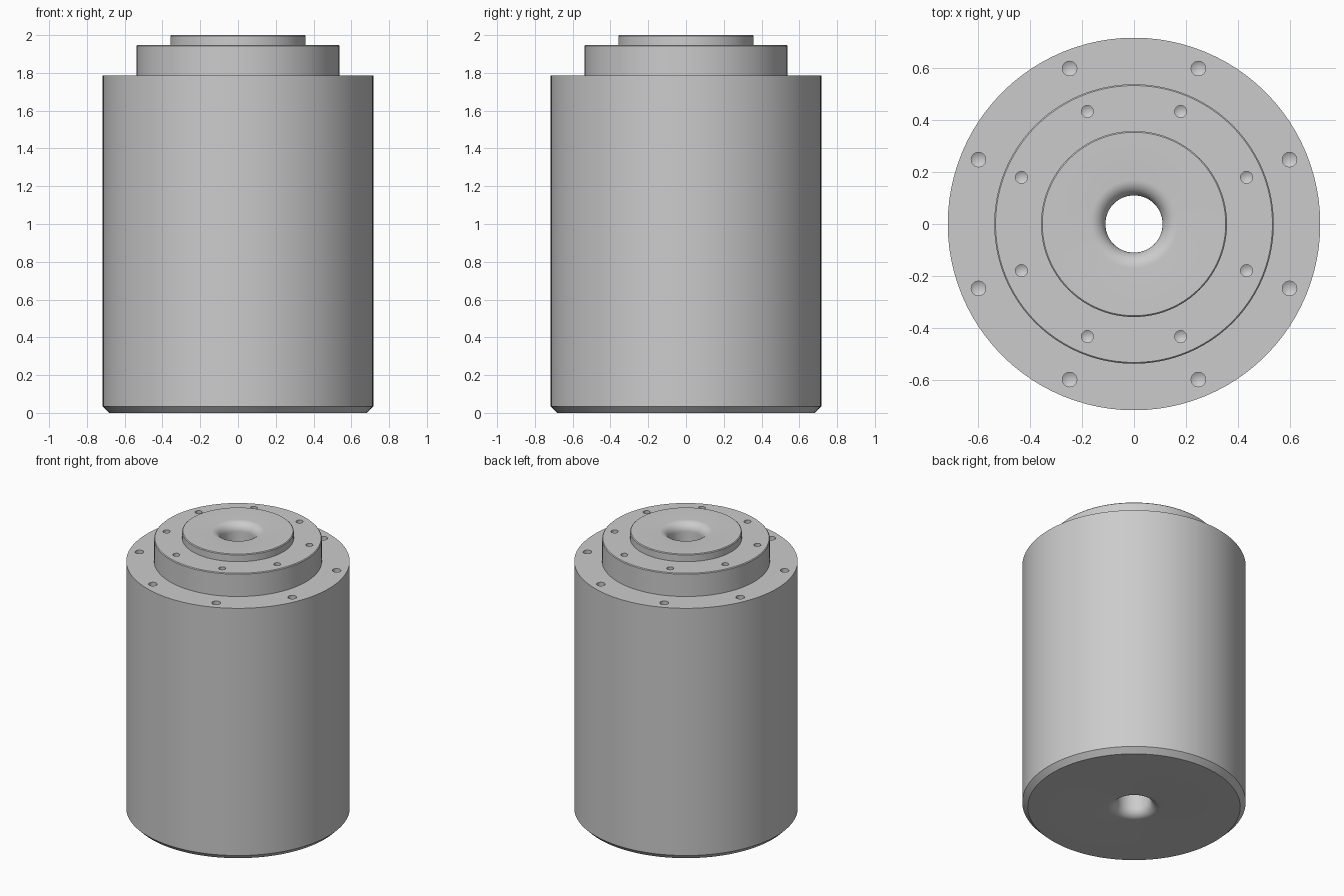
import bpy, bmesh, math
from mathutils import Matrix, Vector

default = bpy.data.objects.get("Cube")
if default:
    bpy.data.objects.remove(default, do_unlink=True)

SEGMENTS = 96
BORE = 0.11
FILLET = 0.06

steel = bpy.data.materials.new("plain grey steel")
steel.use_nodes = True
grey = (0.6, 0.6, 0.6, 1)
steel.diffuse_color = grey
steel.node_tree.nodes["Principled BSDF"].inputs["Base Color"].default_value = grey


def make_object(name, bm):
    bmesh.ops.recalc_face_normals(bm, faces=bm.faces)
    mesh = bpy.data.meshes.new(name)
    bm.to_mesh(mesh)
    bm.free()
    mesh.materials.append(steel)
    obj = bpy.data.objects.new(name, mesh)
    bpy.context.collection.objects.link(obj)
    return obj


def fillet(z_center, start, end, steps=8):
    """Rounded mouth of the bore, as (radius, height) points."""
    points = []
    for i in range(steps + 1):
        a = math.radians(start + (end - start) * i / steps)
        points.append((BORE + FILLET + FILLET * math.cos(a), z_center + FILLET * math.sin(a)))
    return points


# Stepped body: closed profile turned about z, with a rounded through bore
profile = [(0.682, 0), (0.717, 0.035), (0.717, 1.785),
           (0.538, 1.785), (0.538, 1.943), (0.533, 1.948),
           (0.358, 1.948), (0.358, 1.995), (0.353, 2.0)]
profile += fillet(2 - FILLET, 90, 180) + fillet(FILLET, 180, 270)

bm = bmesh.new()
rings = []
for radius, z in profile:
    rings.append([bm.verts.new((radius * math.cos(t), radius * math.sin(t), z))
                  for t in (math.tau * k / SEGMENTS for k in range(SEGMENTS))])
for i, lower in enumerate(rings):
    upper = rings[(i + 1) % len(rings)]
    for k in range(SEGMENTS):
        n = (k + 1) % SEGMENTS
        bm.faces.new((lower[k], lower[n], upper[n], upper[k]))
body = make_object("stepped_cylinder_body", bm)


# Drills with pointed tips, eight on each step
def add_drill(bm, radius, center, depth, sides=24):
    above = 0.02
    tip = bm.verts.new(center - Vector((0, 0, depth + radius * 0.6)))
    top, bottom = [
        [bm.verts.new(center + Vector((radius * math.cos(math.tau * k / sides),
                                       radius * math.sin(math.tau * k / sides), z)))
         for k in range(sides)] for z in (above, -depth)]
    bm.faces.new(top)
    for k in range(sides):
        n = (k + 1) % sides
        bm.faces.new((top[k], bottom[k], bottom[n], top[n]))
        bm.faces.new((bottom[k], tip, bottom[n]))


bm = bmesh.new()
for circle, radius, z, depth in ((0.648, 0.028, 1.785, 0.12), (0.469, 0.023, 1.948, 0.1)):
    for k in range(8):
        turn = Matrix.Rotation(math.radians(22.5 + 45 * k), 3, "Z")
        add_drill(bm, radius, turn @ Vector((circle, 0, z)), depth)
drills = make_object("bolt_hole_drills", bm)
drills.hide_render = True

# Cut the bolt holes, then drop the drills
cut = body.modifiers.new("bolt holes", "BOOLEAN")
cut.operation = "DIFFERENCE"
cut.solver = "EXACT"
cut.object = drills
bpy.ops.object.select_all(action="DESELECT")
body.select_set(True)
bpy.context.view_layer.objects.active = body
bpy.ops.object.modifier_apply(modifier=cut.name)
bpy.data.objects.remove(drills, do_unlink=True)
bpy.ops.object.shade_smooth_by_angle(angle=math.radians(25))
